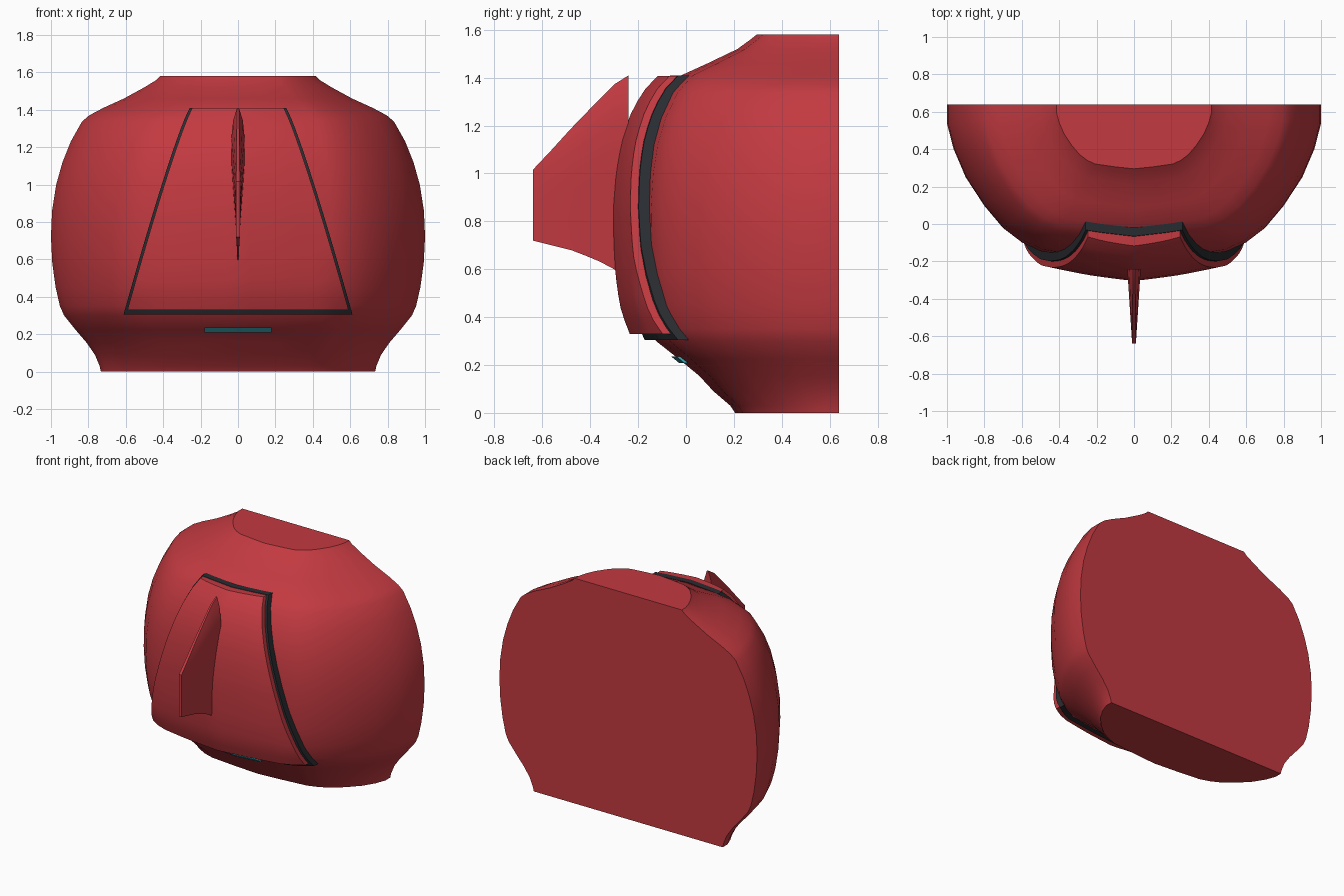
import bpy, bmesh, math

cube = bpy.data.objects.get("Cube")
if cube:
    bpy.data.objects.remove(cube)

BACK = 0.64
# Shell stations: height, half width, front y
STATIONS = [(0, .733, .205), (.03, .74, .185), (.09, .765, .115), (.155, .81, .055),
            (.225, .87, -.03), (.3, .93, -.125), (.35, .952, -.15), (.45, .975, -.182),
            (.58, .993, -.2), (.72, 1, -.208), (.86, .994, -.21), (1, .972, -.2),
            (1.12, .938, -.18), (1.23, .894, -.145), (1.337, .834, -.09), (1.37, .795, -.06),
            (1.41, .72, -.02), (1.46, .61, .09), (1.52, .5, .215), (1.56, .435, .27),
            (1.58, .415, .295)]
# Half cross-section: share of half width, share of depth
SECTION = [(0, 1), (.25, .968), (.5, .925), (.6, .87), (.7, .78), (.8, .64),
           (.9, .46), (.965, .28), (1, .12), (1, 0)]


def interp(table, x, col=1):
    for a, b in zip(table, table[1:]):
        if x <= b[0]:
            k = (x - a[0]) / (b[0] - a[0]) if b[0] > a[0] else 0
            return a[col] + (b[col] - a[col]) * k
    return table[-1][col]


def shell_y(x, z):
    depth = BACK - interp(STATIONS, z, 2)
    return BACK - depth * interp(SECTION, abs(x) / interp(STATIONS, z))


def material(name, rgb):
    m = bpy.data.materials.new(name)
    m.use_nodes = True
    m.diffuse_color = (*rgb, 1)
    bsdf = m.node_tree.nodes["Principled BSDF"]
    bsdf.inputs["Base Color"].default_value = (*rgb, 1)
    bsdf.inputs["Roughness"].default_value = 0.5
    return m


def loft(name, rings, mat, angle=35):
    """Skin closed rings of equal length and cap both ends."""
    bm = bmesh.new()
    rows = [[bm.verts.new(p) for p in ring] for ring in rings]
    n = len(rows[0])
    for a, b in zip(rows, rows[1:]):
        for i in range(n):
            j = (i + 1) % n
            bm.faces.new((a[i], a[j], b[j], b[i]))
    bm.faces.new(rows[0][::-1])
    bm.faces.new(rows[-1])
    bmesh.ops.recalc_face_normals(bm, faces=bm.faces)
    mesh = bpy.data.meshes.new(name)
    bm.to_mesh(mesh)
    bm.free()
    mesh.materials.append(mat)
    ob = bpy.data.objects.new(name, mesh)
    bpy.context.collection.objects.link(ob)
    bpy.ops.object.select_all(action='DESELECT')
    ob.select_set(True)
    bpy.context.view_layer.objects.active = ob
    bpy.ops.object.shade_smooth_by_angle(angle=math.radians(angle))
    return ob


def plate(name, z0, z1, half, inner, outer, crown, mat, rows=20, cols=16):
    """Slab that follows the shell between two offsets, thicker at its middle."""
    rings = []
    for r in range(rows + 1):
        z = z0 + (z1 - z0) * r / rows
        across = [-1 + 2 * c / cols for c in range(cols + 1)]
        front = [(s * half(z), shell_y(s * half(z), z) - outer - crown * (1 - s * s), z)
                 for s in across]
        rear = [(s * half(z), shell_y(s * half(z), z) - inner, z) for s in across]
        rings.append(front + rear[::-1])
    return loft(name, rings, mat)


red = material("red shell", (.54, .042, .052))
dark = material("dark trim", (.022, .025, .03))
cyan = material("cyan light", (.045, .45, .53))

# Main shell with a flat back
shell_rings = []
for z, w, f in STATIONS:
    right = [(u * w, BACK - v * (BACK - f), z) for u, v in SECTION]
    left = [(-x, y, h) for x, y, h in right[:0:-1]]
    shell_rings.append(left + right)
loft("shell", shell_rings, red)


# Trapezoid front panel on its dark backing
def panel_half(z):
    return .258 + .354 * max(0, (1.41 - z) / 1.105) ** .87


plate("panel_trim", .305, 1.41, panel_half, -.02, .045, 0, dark)
plate("front_panel", .33, 1.408, lambda z: panel_half(z) - .014, .04, .078, .017, red)

# Thin light strip under the panel
plate("light_strip", .208, .235, lambda z: .18, -.015, .015, .004, cyan, rows=2)

# Tapered fin: y, lower edge, upper edge
FIN = [(-.64, .72, 1.015), (-.56, .7, 1.1), (-.48, .68, 1.188), (-.42, .657, 1.25),
       (-.36, .632, 1.312), (-.3, .6, 1.372), (-.24, .56, 1.41)]
LENS = [(0, .002), (.25, .013), (.5, .029), (.65, .036), (.8, .036), (.92, .026), (1, .005)]
fin_rings = []
for y, low, high in FIN:
    k = (y + .64) / .4
    side = [(.01 + (h - .01) * k, y, low + (high - low) * t) for t, h in LENS]
    fin_rings.append(side + [(-x, b, z) for x, b, z in side[::-1]])
loft("fin", fin_rings, red)
